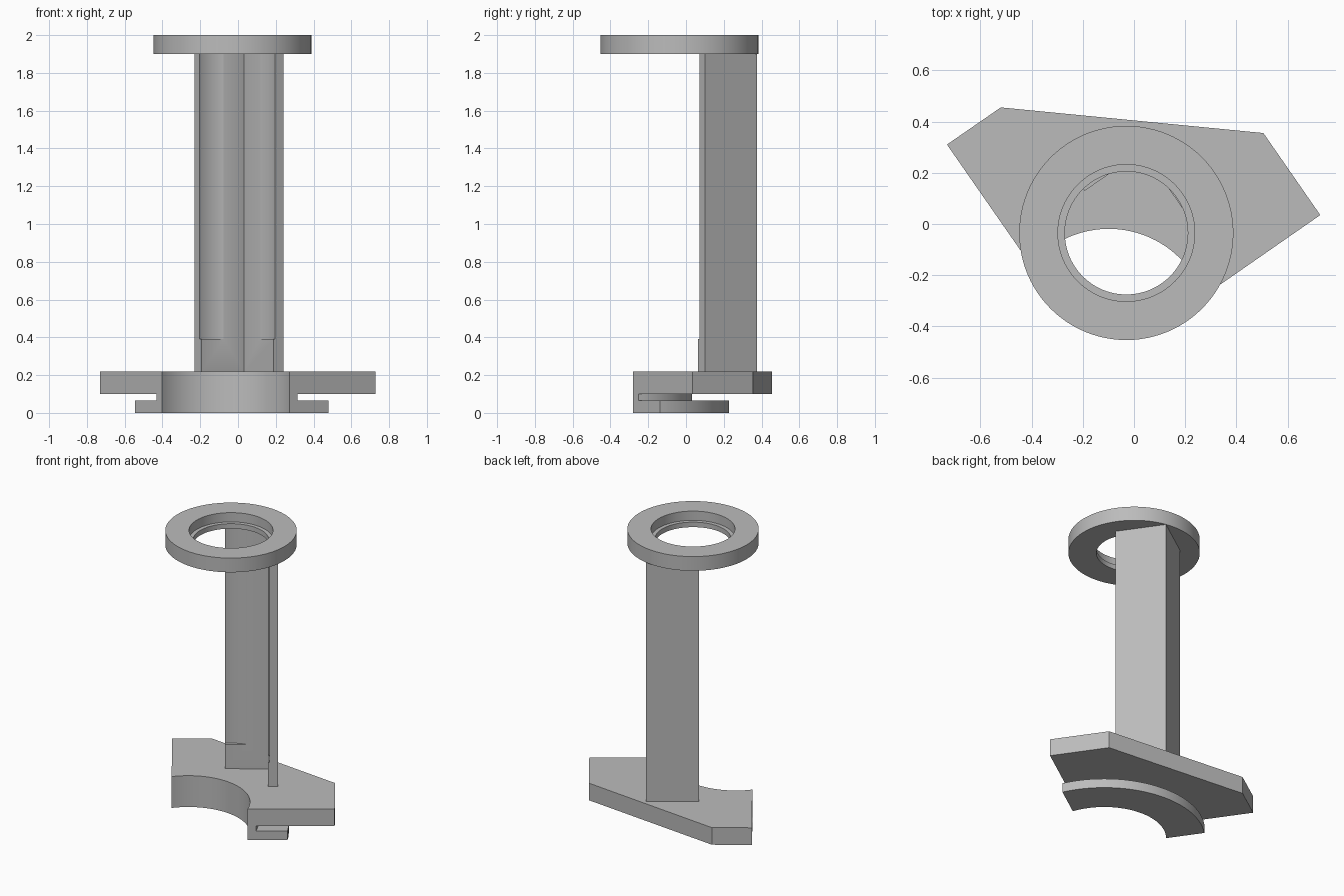
import bpy, bmesh, math
from mathutils import Vector

cube = bpy.data.objects.get("Cube")
if cube:
    bpy.data.objects.remove(cube, do_unlink=True)

grey = bpy.data.materials.new("plain grey")
grey.use_nodes = True
grey.diffuse_color = (0.5, 0.5, 0.5, 1)
grey.node_tree.nodes["Principled BSDF"].inputs["Base Color"].default_value = (0.5, 0.5, 0.5, 1)


def add_object(name, bm):
    bmesh.ops.recalc_face_normals(bm, faces=bm.faces)
    mesh = bpy.data.meshes.new(name)
    bm.to_mesh(mesh)
    bm.free()
    mesh.materials.append(grey)
    obj = bpy.data.objects.new(name, mesh)
    bpy.context.collection.objects.link(obj)
    return obj


def prism(name, outline, z0, z1):
    bm = bmesh.new()
    face = bm.faces.new([bm.verts.new((p[0], p[1], z0)) for p in outline])
    ext = bmesh.ops.extrude_face_region(bm, geom=[face])
    verts = [g for g in ext["geom"] if isinstance(g, bmesh.types.BMVert)]
    bmesh.ops.translate(bm, vec=(0, 0, z1 - z0), verts=verts)
    return add_object(name, bm)


def lathe(name, profile, centre, steps=96):
    bm = bmesh.new()
    loops = []
    for i in range(steps):
        a = math.tau * i / steps
        loops.append([bm.verts.new((centre.x + r * math.cos(a), centre.y + r * math.sin(a), z))
                      for r, z in profile])
    n = len(profile)
    for i in range(steps):
        a, b = loops[i], loops[(i + 1) % steps]
        for j in range(n):
            k = (j + 1) % n
            bm.faces.new((a[j], b[j], b[k], a[k]))
    return add_object(name, bm)


def finish(obj):
    bpy.ops.object.select_all(action="DESELECT")
    obj.select_set(True)
    bpy.context.view_layer.objects.active = obj
    bpy.ops.object.shade_smooth_by_angle(angle=math.radians(30))


# Shared slanted directions of the base sides and the column legs
along = Vector((0.82, 0.57)).normalized()
across = Vector((along.y, -along.x))

# Base: plate with an arc cut in front, on a neck and a curved flange
arc_centre = Vector((-0.0985, -0.412))
side_left = Vector((-0.73, 0.31))
side_right = Vector((0.727, 0.035))


def side_angle(start, direction, radius):
    """Angle at which a side line meets a circle about the arc centre."""
    rel = start - arc_centre
    b = rel.dot(direction)
    t = -b - math.sqrt(b * b - rel.length_squared + radius * radius)
    hit = rel + direction * t
    return math.atan2(hit.y, hit.x)


def arc(radius, steps=48):
    a0 = side_angle(side_left, across, radius)
    a1 = side_angle(side_right, -along, radius)
    angles = [a0 + (a1 - a0) * i / steps for i in range(steps + 1)]
    return [arc_centre + radius * Vector((math.cos(a), math.sin(a))) for a in angles]


inner = arc(0.393)
plate_back = [side_right, (0.505, 0.355), (-0.52, 0.455), side_left]
finish(prism("base_plate", inner + plate_back, 0.10, 0.22))
finish(prism("base_neck", inner + arc(0.445)[::-1], 0.065, 0.10))
finish(prism("base_flange", inner + arc(0.64)[::-1], 0, 0.065))

# Column: angle section, hollowed by a round bore above its foot
ring_centre = Vector((-0.03, -0.035))
thick = 0.064
corner = Vector((0.049, 0.375))
left_end = corner - along * 0.339
right_end = corner + across * 0.334
section = [corner, left_end, left_end + across * thick,
           corner + (across - along) * thick, right_end - along * thick, right_end]
column = prism("column", section, 0.22, 1.90)

bore = [ring_centre + 0.25 * Vector((math.cos(math.tau * i / 96), math.sin(math.tau * i / 96)))
        for i in range(96)]
cutter = prism("bore_cutter", bore, 0.39, 1.95)
cutter.hide_render = True
cut = column.modifiers.new("bore", "BOOLEAN")
cut.operation = "DIFFERENCE"
cut.solver = "EXACT"
cut.object = cutter
bpy.context.view_layer.objects.active = column
bpy.ops.object.modifier_apply(modifier=cut.name)
bpy.data.objects.remove(cutter, do_unlink=True)
finish(column)

# Top ring with a counterbore leaving a thin lip
ring_profile = [(0.24, 1.90), (0.418, 1.90), (0.418, 2.0),
                (0.267, 2.0), (0.267, 1.935), (0.24, 1.935)]
finish(lathe("top_ring", ring_profile, ring_centre))
